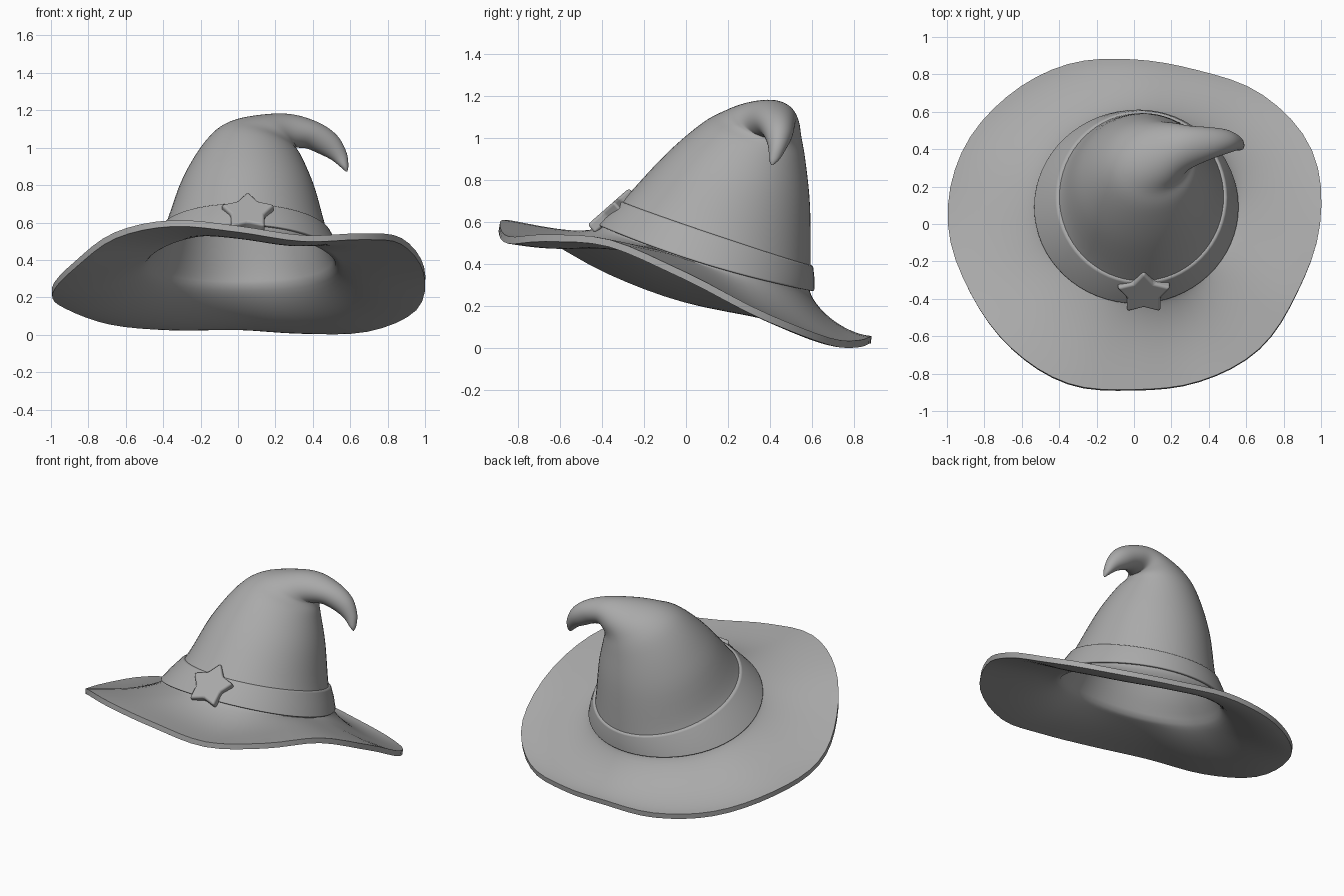
import bpy
import bmesh
import math
from mathutils import Vector

SEGMENTS = 64
STEPS = 5
TAU = math.tau

default_cube = bpy.data.objects.get("Cube")
if default_cube:
    bpy.data.objects.remove(default_cube, do_unlink=True)

felt = bpy.data.materials.new("grey_felt")
felt.use_nodes = True
grey = (0.4, 0.4, 0.4, 1)
felt.diffuse_color = grey
felt.node_tree.nodes["Principled BSDF"].inputs["Base Color"].default_value = grey


def spline(points, i, t, closed=False):
    """Smooth interpolation between control vectors i and i + 1."""
    count = len(points)

    def pick(k):
        return points[k % count] if closed else points[max(0, min(count - 1, k))]

    a, b, c, d = (pick(i + k) for k in (-1, 0, 1, 2))
    return [
        q + 0.5 * t * (r - p + t * (2 * p - 5 * q + 4 * r - s + t * (3 * (q - r) + s - p)))
        for p, q, r, s in zip(a, b, c, d)
    ]


def ring(spec, scale=1.0, sag=0.0):
    """Ellipse from a centre, a sideways and a backward half axis, lower at the sides by sag."""
    x, y, z, side_x, side_z, back_y, back_z = spec
    centre = Vector((x, y, z))
    side = Vector((side_x, 0, side_z)) * scale
    back = Vector((0, back_y, back_z)) * scale
    drop = Vector((0, 0, -sag))
    angles = [TAU * j / SEGMENTS for j in range(SEGMENTS)]
    return [
        centre + side * math.cos(a) + back * math.sin(a) + drop * math.cos(a) ** 2
        for a in angles
    ]


def make_object(name, bm):
    mesh = bpy.data.meshes.new(name)
    bm.to_mesh(mesh)
    bm.free()
    mesh.shade_smooth()
    mesh.materials.append(felt)
    obj = bpy.data.objects.new(name, mesh)
    bpy.context.collection.objects.link(obj)
    return obj


def loft(name, rows, closed=False, cap=False):
    """Skin a list of rings, joining the last to the first if closed."""
    bm = bmesh.new()
    grid = [[bm.verts.new(p) for p in row] for row in rows]
    pairs = list(zip(grid, grid[1:]))
    if closed:
        pairs.append((grid[-1], grid[0]))
    for low, high in pairs:
        for j in range(SEGMENTS):
            k = (j + 1) % SEGMENTS
            bm.faces.new((low[j], low[k], high[k], high[j]))
    if cap:
        bm.faces.new(grid[-1])
    return make_object(name, bm)


def round_edges(obj, width, segments, degrees):
    bevel = obj.modifiers.new("rounded_edges", "BEVEL")
    bevel.width = width
    bevel.segments = segments
    bevel.limit_method = "ANGLE"
    bevel.angle_limit = math.radians(degrees)
    bevel.harden_normals = True


# Crown control rings, from the base up and around to the curled tip
crown_rings = [
    (0.015, 0.09, 0.425, 0.53, 0, 0.5, -0.155),
    (0.04, 0.145, 0.545, 0.44, -0.01, 0.448, -0.155),
    (0.055, 0.245, 0.8, 0.355, -0.02, 0.345, -0.12),
    (0.085, 0.32, 0.98, 0.26, -0.045, 0.248, -0.085),
    (0.13, 0.362, 1.055, 0.185, -0.07, 0.188, -0.055),
    (0.215, 0.388, 1.088, 0.095, -0.085, 0.152, -0.025),
    (0.3, 0.41, 1.09, 0.02, -0.09, 0.115, 0),
    (0.4, 0.43, 1.065, -0.03, -0.07, 0.088, 0),
    (0.485, 0.44, 1.015, -0.045, -0.05, 0.066, 0),
    (0.54, 0.435, 0.955, -0.04, -0.02, 0.043, 0),
    (0.57, 0.42, 0.9, -0.02, -0.005, 0.025, 0),
    (0.58, 0.41, 0.872, -0.004, 0, 0.004, 0),
]
SAG = 0.03
crown_rows = [
    ring(spline(crown_rings, i, s / STEPS), sag=SAG * (1 - s / STEPS) if i == 0 else 0)
    for i in range(len(crown_rings) - 1)
    for s in range(STEPS)
]
crown_rows.append(ring(crown_rings[-1]))

# Wavy brim edge: radius and height at equal angles, starting at the left side
brim_edge = [
    (0.995, 0.345), (1.03, 0.145), (0.975, 0.032), (0.89, 0.022),
    (0.88, 0.042), (0.925, 0.04), (0.962, 0.07), (0.998, 0.155),
    (0.995, 0.235), (0.95, 0.37), (0.933, 0.53), (0.922, 0.595),
    (0.885, 0.565), (0.91, 0.515), (0.945, 0.525), (0.946, 0.5),
]
THICKNESS = 0.034
BRIM_ROWS = 16


def brim_point(j, t):
    """Point on the brim, from the crown base (t = 0) to the edge (t = 1)."""
    angle = TAU * j / SEGMENTS
    place = j * len(brim_edge) / SEGMENTS
    radius, height = spline(brim_edge, int(place), place % 1, closed=True)
    inner = crown_rows[0][j]
    outer = Vector((radius * math.cos(angle), radius * math.sin(angle), 0))
    point = inner.lerp(outer, t ** 1.3)
    fall = 1 - (1 - t) ** 1.6
    dip = 0.035 * math.sin(math.pi * t) * max(0, -math.sin(angle))
    point.z = inner.z + (height + THICKNESS / 2 - inner.z) * fall - dip
    return point


brim_rows = [
    [brim_point(j, 1 - i / BRIM_ROWS) for j in range(SEGMENTS)]
    for i in range(BRIM_ROWS)
]

# Hat shell: brim and crown in one hollow skin, thinning toward the tip
hat = loft("hat_shell", brim_rows + crown_rows, cap=True)
group = hat.vertex_groups.new(name="thickness")
for i in range(len(brim_rows) + len(crown_rows)):
    progress = max(0, i - BRIM_ROWS) / len(crown_rows)
    weight = max(0.1, 1 - 2 * progress)
    group.add(list(range(i * SEGMENTS, (i + 1) * SEGMENTS)), weight, "REPLACE")
shell = hat.modifiers.new("felt_thickness", "SOLIDIFY")
shell.thickness = THICKNESS
shell.offset = -1
shell.vertex_group = group.name
round_edges(hat, 0.013, 3, 60)

# Hat band wrapped around the crown base
band_low = (0.012, 0.09, 0.43, 0.55, 0, 0.52, -0.16)
band_high = (0.04, 0.145, 0.548, 0.455, -0.01, 0.46, -0.155)
band_middle = [(a + b) / 2 for a, b in zip(band_low, band_high)]
band = loft(
    "hat_band",
    [ring(band_low, 0.92, SAG), ring(band_low, 1, SAG),
     ring(band_middle, 1.008, SAG / 2),
     ring(band_high), ring(band_high, 0.92)],
    closed=True,
)
round_edges(band, 0.01, 3, 40)

# Star ornament lying on the front slope of the band
star_centre = Vector((0.052, -0.362, 0.648))
star_up = Vector((0, 0.75, 0.66)).normalized()
star_out = Vector((0, -0.66, 0.75)).normalized()
bm = bmesh.new()
outline = []
for k in range(10):
    reach = 0.094 if k % 2 else 0.152
    angle = TAU * k / 10
    across = Vector((reach * math.sin(angle), 0, 0))
    base = star_centre - star_out * 0.03
    outline.append(bm.verts.new(base + across + star_up * reach * math.cos(angle)))
face = bm.faces.new(outline)
raised = bmesh.ops.extrude_face_region(bm, geom=[face])["geom"]
raised_verts = [v for v in raised if isinstance(v, bmesh.types.BMVert)]
bmesh.ops.translate(bm, verts=raised_verts, vec=star_out * 0.056)
bmesh.ops.recalc_face_normals(bm, faces=bm.faces)
star = make_object("star_ornament", bm)
round_edges(star, 0.015, 3, 30)
